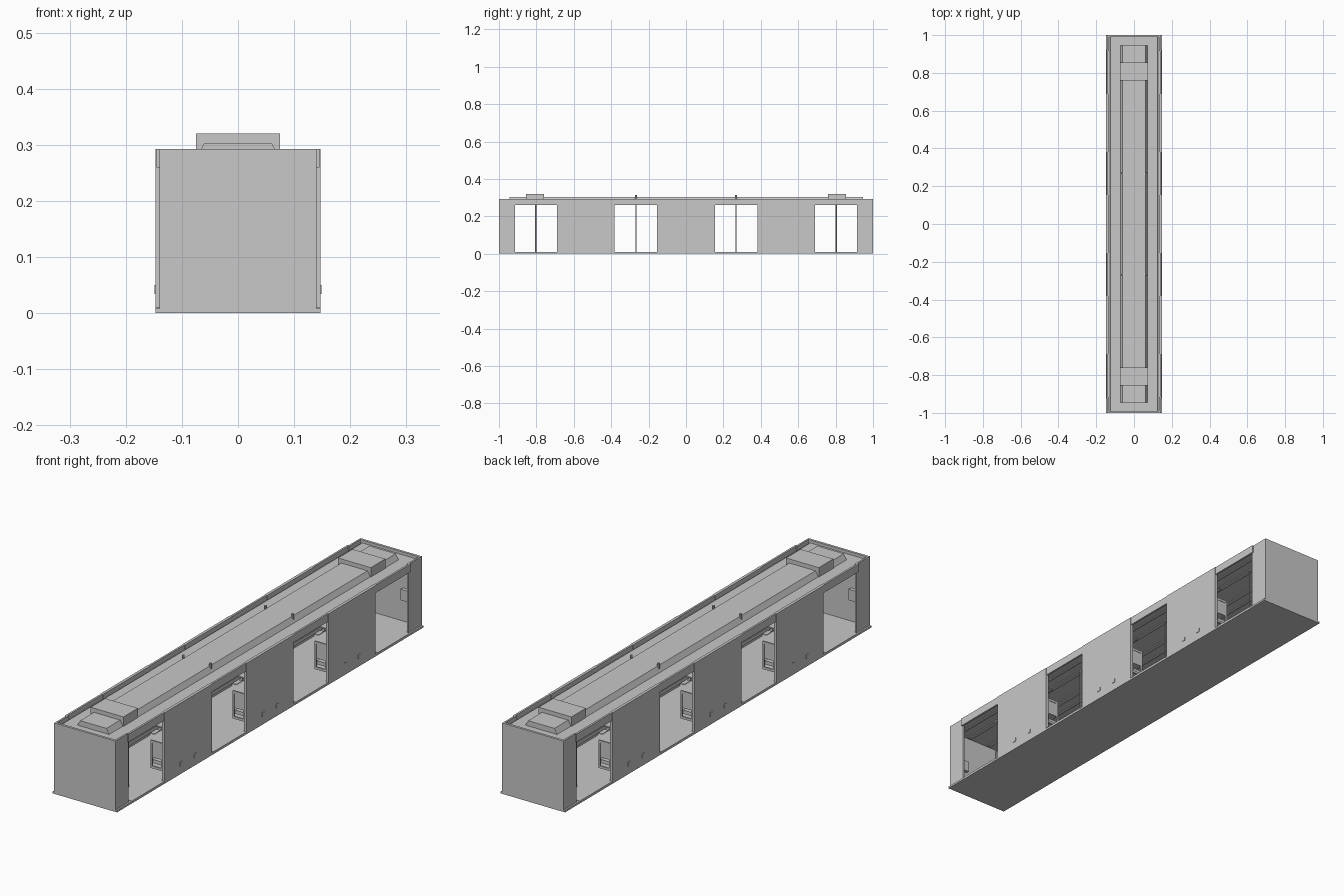
import bpy, bmesh, math

if "Cube" in bpy.data.objects:
    bpy.data.objects.remove(bpy.data.objects["Cube"], do_unlink=True)

grey = bpy.data.materials.new("plain_grey")
grey.use_nodes = True
grey.diffuse_color = (0.58, 0.58, 0.58, 1)
grey.node_tree.nodes["Principled BSDF"].inputs["Base Color"].default_value = (0.58, 0.58, 0.58, 1)


def finish(name, bm):
    bmesh.ops.recalc_face_normals(bm, faces=bm.faces)
    mesh = bpy.data.meshes.new(name)
    bm.to_mesh(mesh)
    bm.free()
    mesh.materials.append(grey)
    ob = bpy.data.objects.new(name, mesh)
    bpy.context.collection.objects.link(ob)
    return ob


def box(name, x, y, z):
    """Box from (low, high) ranges on each axis."""
    bm = bmesh.new()
    bmesh.ops.create_cube(bm, size=1)
    for v in bm.verts:
        v.co = [r[0] + (c + 0.5) * (r[1] - r[0]) for r, c in zip((x, y, z), v.co)]
    return finish(name, bm)


def side_box(name, side, x, y, z):
    """Box given for the left side, mirrored when side is -1."""
    return box(name, sorted((side * x[0], side * x[1])), y, z)


def extrude_y(name, profile, y0, y1):
    """Extrude an x-z profile along y."""
    bm = bmesh.new()
    face = bm.faces.new([bm.verts.new((x, y0, z)) for x, z in profile])
    ext = bmesh.ops.extrude_face_region(bm, geom=[face])["geom"]
    for v in ext:
        if isinstance(v, bmesh.types.BMVert):
            v.co.y = y1
    return finish(name, bm)


def pole(name, x, y, z0, z1, r=0.003):
    bm = bmesh.new()
    bmesh.ops.create_cone(bm, cap_ends=True, segments=8, radius1=r, radius2=r, depth=z1 - z0)
    bmesh.ops.translate(bm, verts=bm.verts, vec=(x, y, (z0 + z1) / 2))
    return finish(name, bm)


DOORS = (-0.803, -0.268, 0.268, 0.803)
BAYS = (-0.535, 0, 0.535)
TOP = 0.293

# Floor and roof
box("floor", (-0.147, 0.147), (-1, 1), (0, 0.008))
extrude_y("roof_deck", [(-0.137, 0.264), (0.137, 0.264), (0.137, 0.273), (0.128, 0.273),
                        (0.125, 0.281), (-0.125, 0.281), (-0.128, 0.273), (-0.137, 0.273)], -0.995, 0.995)
extrude_y("roof_duct", [(-0.073, 0.28), (0.073, 0.28), (0.06, 0.303), (-0.06, 0.303)], -0.945, 0.945)

# End walls, roof units and end wall cabinets
for s in (-1, 1):
    box("end_wall", (-0.14, 0.14), sorted((s * 0.99, s)), (0, TOP))
    box("roof_unit", (-0.075, 0.075), sorted((s * 0.76, s * 0.855)), (0.28, 0.32))
    for x in (-0.09, 0.06):
        box("end_cabinet", (x, x + 0.03), sorted((s * 0.975, s * 0.99)), (0.1, 0.145))

for side in (-1, 1):
    # Corner walls beside the end doors
    for s in (-1, 1):
        side_box("corner_wall", side, (0.133, 0.14), sorted((s * 0.915, s * 0.995)), (0, TOP))

    # Door headers, grab poles and their roof tips
    for d in DOORS:
        side_box("door_header", side, (0.137, 0.145), (d - 0.12, d + 0.12), (0.26, TOP))
        side_box("door_sill", side, (0.125, 0.147), (d - 0.1, d + 0.1), (0.006, 0.01))
        pole("grab_pole", side * 0.06, d, 0.008, 0.266)
        if abs(d) < 0.5:
            pole("roof_tip", side * 0.062, d, 0.28, 0.315, 0.005)

    # Side panels between the doors, with seats inside
    for b in BAYS:
        side_box("side_panel", side, (0.135, 0.147), (b - 0.154, b + 0.154), (0, TOP))
        for o in (-0.046, 0.046):
            side_box("panel_socket", side, (0.146, 0.149), (b + o - 0.008, b + o + 0.008), (0.034, 0.05))
        side_box("seat_base", side, (0.08, 0.135), (b - 0.135, b + 0.135), (0.06, 0.075))
        side_box("seat_back", side, (0.122, 0.135), (b - 0.135, b + 0.135), (0.075, 0.14))
        side_box("luggage_shelf", side, (0.095, 0.135), (b - 0.135, b + 0.135), (0.215, 0.22))
        # Draught screens: frame made of two posts and two bars
        for e in (-0.148, 0.142):
            y = (b + e, b + e + 0.006)
            side_box("screen_post", side, (0.078, 0.086), y, (0.045, 0.16))
            side_box("screen_post", side, (0.127, 0.135), y, (0.045, 0.16))
            side_box("screen_bar", side, (0.078, 0.135), y, (0.045, 0.055))
            side_box("screen_bar", side, (0.078, 0.135), y, (0.15, 0.16))
            side_box("screen_panel", side, (0.08, 0.133), (y[0] + 0.002, y[1] - 0.002), (0.09, 0.155))

    # Ceiling strips running the length of the car
    side_box("ceiling_strip", side, (0.04, 0.06), (-0.98, 0.98), (0.26, 0.266))
    side_box("ceiling_strip", side, (0.1, 0.108), (-0.98, 0.98), (0.26, 0.266))
